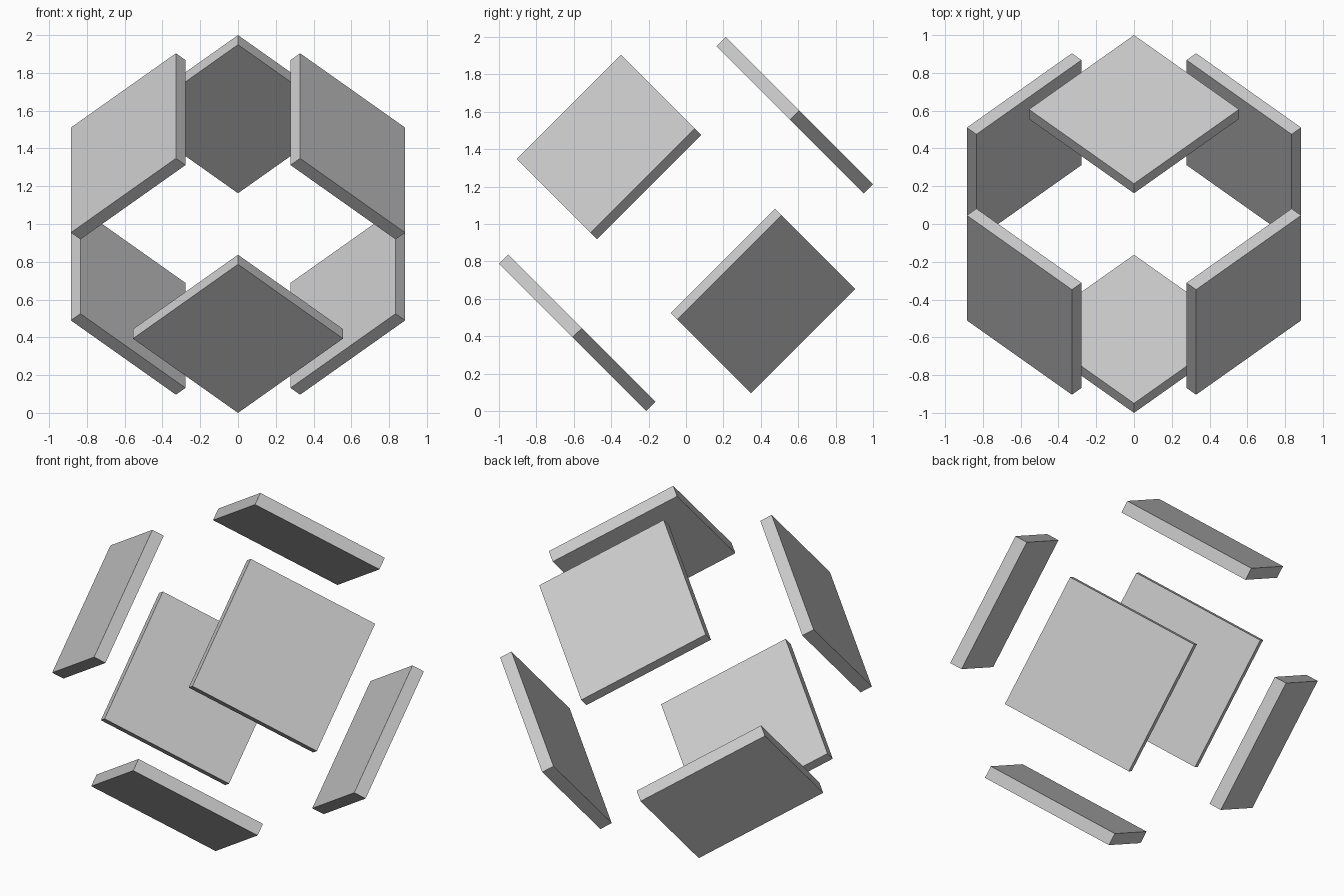
import bpy
from mathutils import Matrix, Vector

if "Cube" in bpy.data.objects:
    bpy.data.objects.remove(bpy.data.objects["Cube"])

# Exploded cube of six square plates, balanced on its edge-on diagonal
UNIT = 2 / (12 * 2 ** 0.5 + 11)
SIDE, THICK, OUTER = 11 * UNIT, UNIT, 12 * UNIT
CENTRE = Vector((0, 0, 1))

r = 0.5 ** 0.5
AXES = [Vector((0, r, r)), Vector((r, 0.5, -0.5)), Vector((r, -0.5, 0.5))]
NAMES = [("top_back_plate", "bottom_front_plate"),
         ("lower_right_plate", "upper_left_back_plate"),
         ("upper_right_plate", "lower_left_back_plate")]
NAMES[1] = ("lower_right_plate", "upper_left_plate")
NAMES[2] = ("upper_right_plate", "lower_left_plate")


def plate(name, u, v, normal):
    """Square plate facing along normal, edges along u and v."""
    bpy.ops.mesh.primitive_cube_add(size=1)
    ob = bpy.context.object
    ob.name = name
    rot = Matrix((u, v, u.cross(v))).transposed().to_4x4()
    pos = CENTRE + normal * (OUTER - THICK / 2)
    ob.data.transform(rot @ Matrix.Diagonal((SIDE, SIDE, THICK, 1)))
    ob.location = pos


# One pair of opposite plates per cube axis
for i, n in enumerate(AXES):
    u, v = AXES[(i + 1) % 3], AXES[(i + 2) % 3]
    for name, s in zip(NAMES[i], (1, -1)):
        normal = n * s
        plate(name, u, v * (1 if u.cross(v).dot(normal) > 0 else -1), normal)
        if bpy.context.object.data.polygons[0].normal.dot(
                bpy.context.object.data.polygons[0].center) < 0:
            bpy.context.object.data.flip_normals()
